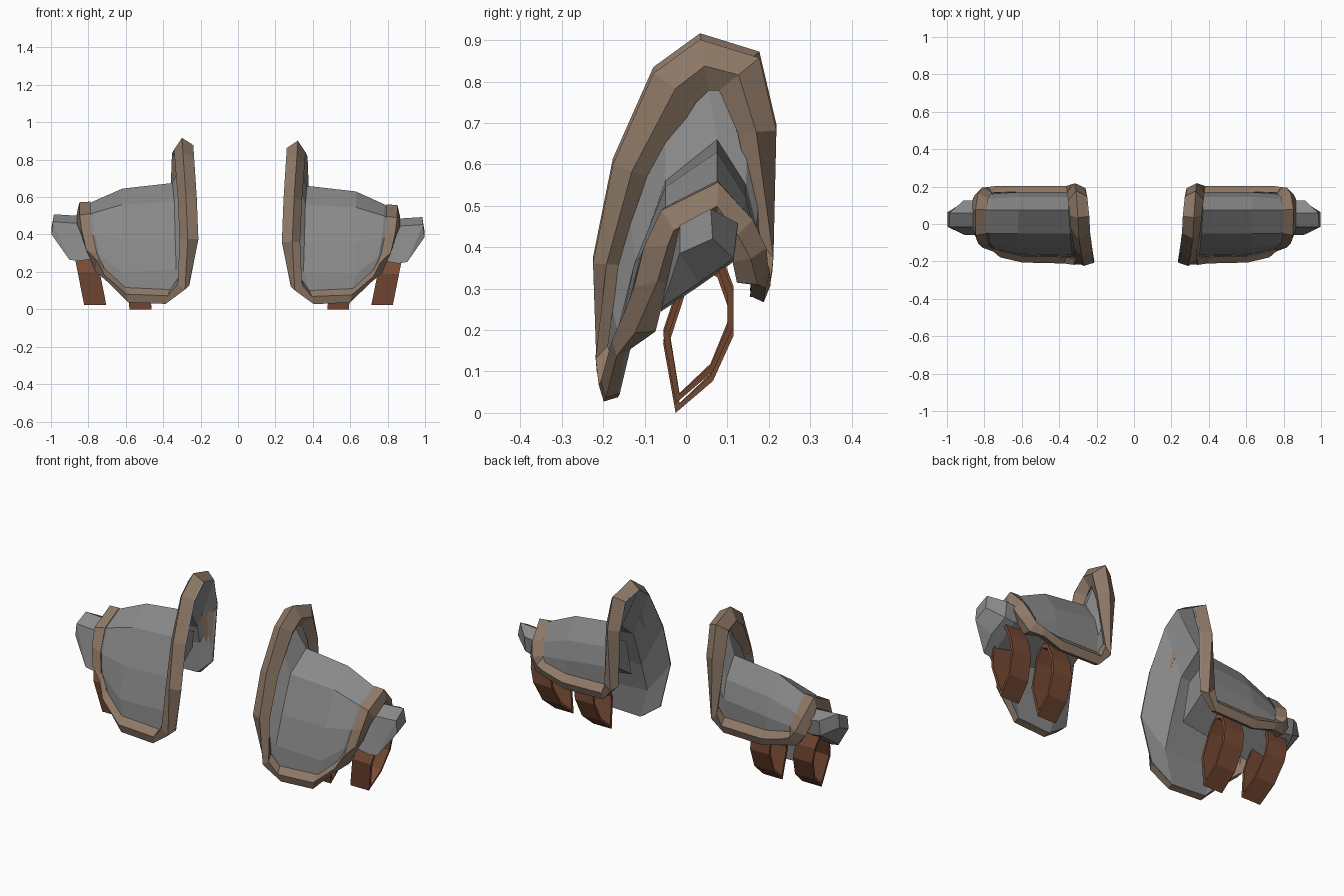
import bpy, bmesh
from mathutils import Vector

if "Cube" in bpy.data.objects:
    bpy.data.objects.remove(bpy.data.objects["Cube"])


def material(name, rgb):
    m = bpy.data.materials.new(name)
    m.diffuse_color = (*rgb, 1)
    m.use_nodes = True
    m.node_tree.nodes["Principled BSDF"].inputs["Base Color"].default_value = m.diffuse_color
    return m


STEEL = material("grey_steel", (0.25, 0.25, 0.25))
TRIM = material("tan_trim", (0.27, 0.19, 0.135))
LEATHER = material("red_brown_leather", (0.19, 0.07, 0.035))

# Shell cross-sections, each running front bottom -> over the top -> back bottom
COLLAR = [(.285, -.185, .12), (.24, -.207, .36), (.25, -.152, .59), (.265, -.05, .80),
          (.27, .04, .867), (.28, .15, .835), (.285, .192, .68), (.30, .18, .36)]
ROOT = [(.40, -.175, .037), (.35, -.165, .20), (.355, -.12, .36), (.36, -.05, .56),
        (.37, .075, .66), (.37, .145, .55), (.37, .17, .45), (.38, .165, .285)]
MIDDLE = [(.60, -.17, .046), (.63, -.16, .19), (.63, -.125, .36), (.63, -.05, .545),
          (.63, .075, .63), (.63, .145, .52), (.63, .17, .42), (.62, .165, .28)]
SHOULDER = [(.70, -.145, .15), (.75, -.135, .28), (.77, -.11, .38), (.78, -.05, .50),
            (.785, .075, .56), (.78, .135, .47), (.77, .16, .40), (.74, .168, .31)]
OUTER = [(.765, -.12, .215), (.81, -.085, .31), (.835, -.06, .40), (.85, -.035, .455),
         (.85, .075, .515), (.85, .13, .44), (.835, .16, .38), (.80, .17, .33)]
GRID = [[Vector(p) for p in col] for col in (COLLAR, ROOT, MIDDLE, SHOULDER, OUTER)]
NC, NR = len(GRID), len(COLLAR)
COLLAR_WIDTH = [.5, .5, .75, 1, 1, 1, .75, .5]
# Rim sections as (outward, upward) steps
COLLAR_RIM = [(0, -.003), (.035, .05), (-.03, .092), (-.09, .058), (-.05, .035)]
EDGE_RIM = [(0, -.006), (.012, .023), (-.03, .038), (-.066, .005), (-.036, 0)]
OUTER_RIM = [(.002, -.05), (.022, -.004), (-.022, .036), (-.072, .006), (-.036, -.02)]


def place(p, side):
    """Put a point on the right, or on the slightly larger, higher left."""
    if side > 0:
        return Vector(p)
    return Vector((-(1 - (1 - p[0]) * 1.03), p[1], p[2] + .015 * min(1, p[2] / .3)))


def make(name, verts, faces, mat, side):
    me = bpy.data.meshes.new(name)
    me.from_pydata([place(v, side) for v in verts], [], faces)
    bm = bmesh.new()
    bm.from_mesh(me)
    if name.startswith("shell"):
        if side < 0:
            bmesh.ops.reverse_faces(bm, faces=bm.faces[:])
    else:
        bmesh.ops.recalc_face_normals(bm, faces=bm.faces[:])
    bm.to_mesh(me)
    bm.free()
    me.materials.append(mat)
    ob = bpy.data.objects.new(name, me)
    bpy.context.collection.objects.link(ob)
    return ob


def frame(i, j):
    """Outward direction, surface normal, rim width factor and rim section."""
    p = GRID[i][j]
    b = GRID[i][min(j + 1, NR - 1)] - GRID[i][max(j - 1, 0)]
    if i == 0 and 0 < j < NR - 1:
        return Vector((0, -b.z, b.y)).normalized(), Vector((1, 0, 0)), COLLAR_WIDTH[j], COLLAR_RIM
    a = GRID[min(i + 1, NC - 1)][j] - GRID[max(i - 1, 0)][j]
    n = a.cross(b).normalized()
    if i == 0:
        n = (n + Vector((1.2, 0, 0))).normalized()
    o = p - GRID[min(max(i, 1), NC - 2)][min(max(j, 1), NR - 2)]
    o = (o - n * o.dot(n)).normalized()
    if i == 0:
        return o, n, .6, [(x, y * .7) for x, y in COLLAR_RIM]
    return o, n, 1, OUTER_RIM if i == NC - 1 else EDGE_RIM


def build_shell(side, label):
    verts = [p for col in GRID for p in col]
    faces = [(i * NR + j, (i + 1) * NR + j, (i + 1) * NR + j + 1, i * NR + j + 1)
             for i in range(NC - 1) for j in range(NR - 1)]
    ob = make("shell_" + label, verts, faces, STEEL, side)
    mod = ob.modifiers.new("thickness", "SOLIDIFY")
    mod.thickness, mod.offset = .01, -1


def build_rim(side, label):
    # Walk round the shell's border and sweep a faceted section along it
    loop = ([(0, j) for j in range(NR)] + [(i, NR - 1) for i in range(1, NC)]
            + [(NC - 1, j) for j in range(NR - 2, -1, -1)]
            + [(i, 0) for i in range(NC - 2, 0, -1)])
    verts = []
    for i, j in loop:
        o, n, w, section = frame(i, j)
        verts += [GRID[i][j] + o * out * w + n * up for out, up in section]
    m, s = len(loop), 5
    faces = [(a * s + b, a * s + (b + 1) % s, (a + 1) % m * s + (b + 1) % s, (a + 1) % m * s + b)
             for a in range(m) for b in range(s)]
    make("rim_" + label, verts, faces, TRIM, side)


def build_arm_plate(side, label):
    # Inner lame running under the shell, its blunt end cut back underneath
    section = [(-.06, .25), (-.015, .45), (.06, .49), (.125, .455), (.115, .37), (.03, .31)]
    ends = [.905, .99, .985, .915, .915, .93]
    n = len(section)
    verts = [(.38, y, z + .07) for y, z in section]
    verts += [(.86, y, z - .005) for y, z in section]
    verts += [(x, y, z + .003) for (y, z), x in zip(section, ends)]
    verts += [(.997, -.015, .385), (.997, .064, .42)]
    faces = [tuple(range(n))]
    for r in range(2):
        faces += [(r * n + i, r * n + (i + 1) % n, (r + 1) * n + (i + 1) % n, (r + 1) * n + i)
                  for i in range(n)]
    faces += [(12, 18, 13), (13, 18, 19, 14), (14, 19, 16, 15), (12, 17, 18), (17, 16, 19, 18)]
    make("arm_plate_" + label, verts, faces, STEEL, side)


def build_strap(side, label, x, width, lean, lift):
    # Closed leather hoop with a thin wall
    ring = [(-.025, .003), (-.055, .17), (-.01, .30), (.04, .37), (.085, .35),
            (.115, .27), (.115, .19), (.065, .08)]
    n = len(ring)
    cy, cz = .03, .19
    verts = []
    for dx, k in ((-.5, 1), (.5, 1), (.5, 0), (-.5, 0)):
        for y, z in ring:
            if not k:
                y, z = cy + (y - cy) * .83, cz + (z - cz) * .88
            verts.append((x + dx * width + lean * z, y, z + lift))
    faces = [(r * n + i, r * n + (i + 1) % n, (r + 1) % 4 * n + (i + 1) % n, (r + 1) % 4 * n + i)
             for r in range(4) for i in range(n)]
    make("strap_" + label, verts, faces, LEATHER, side)


for side, label in ((1, "right"), (-1, "left")):
    build_shell(side, label)
    build_rim(side, label)
    build_arm_plate(side, label)
    build_strap(side, "inner_" + label, .535, .115, .08, -.003)
    build_strap(side, "outer_" + label, .77, .115, .2, .02)
